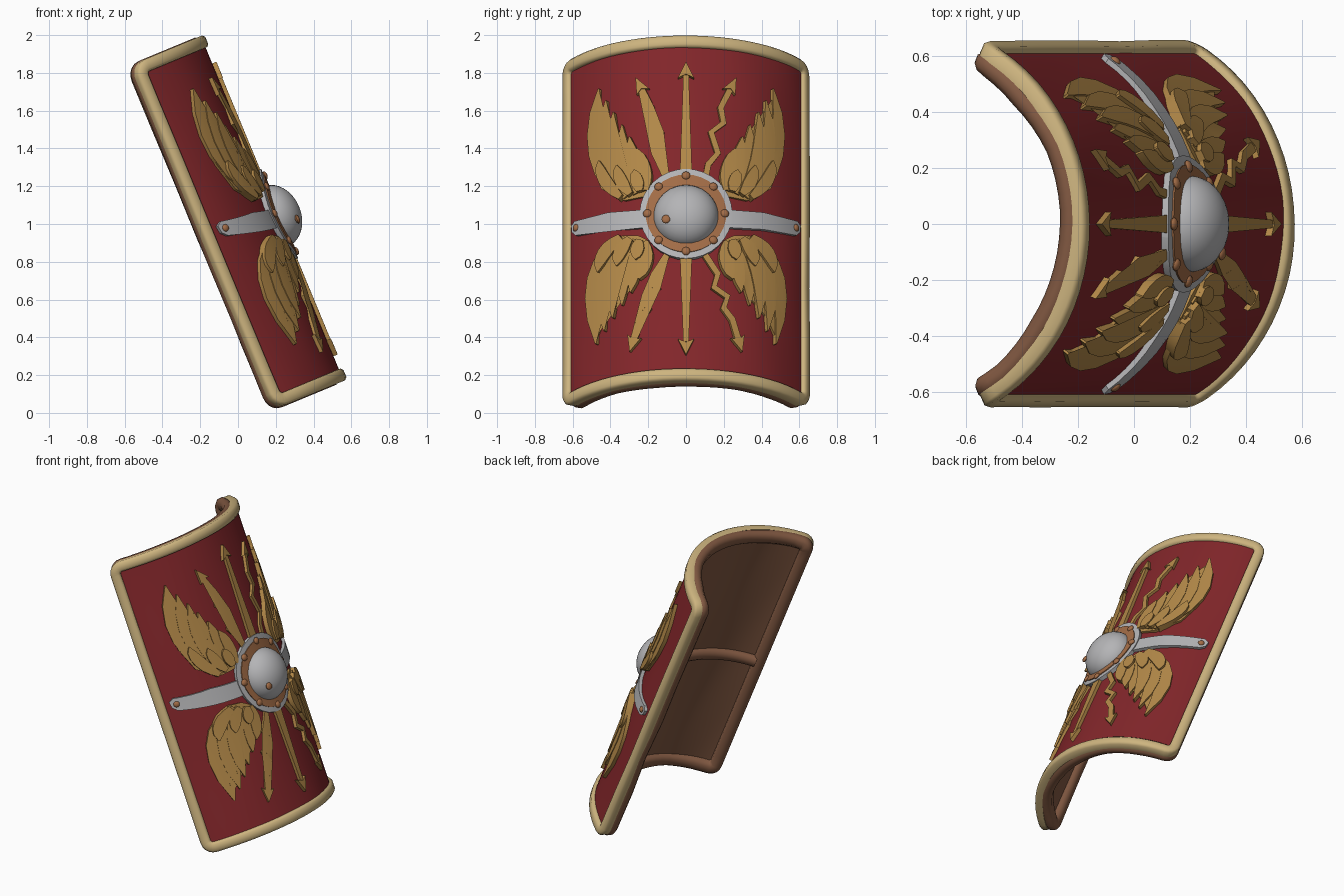
import bpy, bmesh, math, random
from mathutils import Vector, Matrix

if "Cube" in bpy.data.objects:
    bpy.data.objects.remove(bpy.data.objects["Cube"])

random.seed(4)
TILT = math.radians(22.5)
R = 0.736                                   # outer radius of the curved body
UP = Vector((-math.sin(TILT), 0, math.cos(TILT)))
OUT = Vector((math.cos(TILT), 0, math.sin(TILT)))
MID = Vector((0.2, 0, 1.09))                # middle of the bulge
HALF_ARC, HALF_H = 0.818, 0.99
FACE = 0.716                                # radius of the painted face


def material(name, rgb):
    m = bpy.data.materials.new(name)
    lin = [((c / 255 + 0.055) / 1.055) ** 2.4 for c in rgb]
    m.diffuse_color = (*lin, 1)
    m.use_nodes = True
    m.node_tree.nodes["Principled BSDF"].inputs["Base Color"].default_value = m.diffuse_color
    return m


RED = material("red_paint", (130, 38, 42))
BEIGE = material("pale_trim", (205, 180, 127))
GOLD = material("gold", (178, 136, 72))
BROWN = material("brown_wood", (130, 89, 66))
STEEL = material("steel", (180, 180, 182))
COPPER = material("copper", (162, 108, 70))


def shell(angle, v, r):
    """Point on the tilted cylinder."""
    p = MID + OUT * (r * math.cos(angle) - R) + UP * v
    p.y = r * math.sin(angle)
    return p


def on_face(y, z, lift):
    """Point on the painted face found by its side-on position."""
    a = math.asin(max(-1, min(1, y / FACE)))
    w = FACE * math.cos(a) - R
    v = (z - MID.z - w * OUT.z) / UP.z
    return shell(a, v, FACE + lift)


def finish(name, bm, mat, angle=35):
    bmesh.ops.recalc_face_normals(bm, faces=bm.faces)
    me = bpy.data.meshes.new(name)
    bm.to_mesh(me)
    bm.free()
    ob = bpy.data.objects.new(name, me)
    bpy.context.collection.objects.link(ob)
    me.materials.append(mat)
    bpy.ops.object.select_all(action='DESELECT')
    ob.select_set(True)
    bpy.context.view_layer.objects.active = ob
    bpy.ops.object.shade_smooth_by_angle(angle=math.radians(angle))
    return ob


def plate(name, outline, lift, mat):
    """Flat outline bent over the face and given thickness."""
    bm = bmesh.new()
    bm.faces.new([bm.verts.new((y, z, 0)) for y, z in outline])
    bmesh.ops.triangulate(bm, faces=bm.faces[:], ngon_method='EAR_CLIP')
    for i in range(-12, 13):
        bmesh.ops.bisect_plane(bm, geom=bm.verts[:] + bm.edges[:] + bm.faces[:],
                               plane_co=(i * 0.05 + 0.003, 0, 0), plane_no=(1, 0, 0))
    ext = bmesh.ops.extrude_face_region(bm, geom=bm.faces[:])
    for g in ext["geom"]:
        if isinstance(g, bmesh.types.BMVert):
            g.co.z = 1
    for v in bm.verts:
        v.co = on_face(v.co.x, v.co.y, lift if v.co.z > 0.5 else -0.012)
    return finish(name, bm, mat)


def ribbon(points, widths):
    """Outline of a path with a half width at each point."""
    left, right = [], []
    for i, (p, w) in enumerate(zip(points, widths)):
        a, b = Vector(points[max(i - 1, 0)]), Vector(points[min(i + 1, len(points) - 1)])
        t = (b - a).normalized()
        left.append((p[0] - t.y * w, p[1] + t.x * w))
        right.append((p[0] + t.y * w, p[1] - t.x * w))
    return left + right[::-1]


def circle(y, z, r, n=32):
    return [(y + r * math.cos(k * math.tau / n), z + r * math.sin(k * math.tau / n)) for k in range(n)]


def rivet(name, y, z, lift, r, mat, height=0.6):
    bm = bmesh.new()
    bmesh.ops.create_uvsphere(bm, u_segments=12, v_segments=8, radius=r)
    a = math.asin(y / FACE)
    normal = OUT * math.cos(a) + Vector((0, math.sin(a), 0))
    rot = normal.to_track_quat('Z', 'Y').to_matrix().to_4x4()
    bm.transform(Matrix.Translation(on_face(y, z, lift)) @ rot @ Matrix.Diagonal((1, 1, height, 1)))
    return finish(name, bm, mat)


# Curved body: painted front and wooden back
def panel(name, r, mat, ripple):
    bm = bmesh.new()
    nu, nv = 32, 24
    grid = []
    for j in range(nv + 1):
        v = (HALF_H - 0.03) * (2 * j / nv - 1)
        row = []
        for i in range(nu + 1):
            a = (HALF_ARC - 0.03) / R * (2 * i / nu - 1)
            row.append(bm.verts.new(shell(a, v, r + ripple * math.sin(9 * a) * math.sin(5 * v + 3 * a))))
        grid.append(row)
    for j in range(nv):
        for i in range(nu):
            bm.faces.new((grid[j][i], grid[j][i + 1], grid[j + 1][i + 1], grid[j + 1][i]))
    return finish(name, bm, mat)


panel("painted_face", FACE, RED, 0.003)
panel("wooden_back", 0.668, BROWN, 0.003)


# Rims: a cross-section of (inset, radius) swept round a rounded rectangle
def rim_loop(inset):
    s, v, c = HALF_ARC - inset, HALF_H - inset, max(0.085 - inset, 0.012)
    pts = []
    corners = [(s - c, v - c), (c - s, v - c), (c - s, c - v), (s - c, c - v)]
    for k, (cx, cy) in enumerate(corners):
        for i in range(6):
            t = (k + i / 5) * math.pi / 2
            pts.append((cx + c * math.cos(t), cy + c * math.sin(t)))
        p, q = Vector(pts[-1]), Vector(corners[(k + 1) % 4])
        t = (k + 1) * math.pi / 2
        q += Vector((c * math.cos(t), c * math.sin(t)))
        pts += [tuple(p.lerp(q, i / 24)) for i in range(1, 24)]
    return pts


def rim(name, section, mat, wobble):
    bm = bmesh.new()
    loops = []
    n = len(rim_loop(0))
    noise = [random.uniform(-wobble, wobble) for _ in range(n // 4)]
    for d, r in section:
        row = []
        for i, (s, v) in enumerate(rim_loop(d)):
            k, f = divmod(i / 4, 1)
            k = int(k)
            w = noise[k % len(noise)] * (1 - f) + noise[(k + 1) % len(noise)] * f
            row.append(bm.verts.new(shell(s / R, v, r + w)))
        loops.append(row)
    for a, b in zip(loops, loops[1:] + loops[:1]):
        for i in range(n):
            j = (i + 1) % n
            bm.faces.new((a[i], a[j], b[j], b[i]))
    return finish(name, bm, mat, 50)


rim("front_rim", [(0.07, 0.705), (0.068, 0.728), (0.055, 0.738), (0.015, 0.738),
                  (0.002, 0.725), (0.003, 0.685), (0.06, 0.685)], BEIGE, 0.003)
rim("back_rim", [(0.012, 0.695), (-0.002, 0.68), (0.0, 0.65), (0.02, 0.63),
                 (0.065, 0.632), (0.085, 0.65), (0.088, 0.68)], BROWN, 0.009)

# Grip rib across the back
bm = bmesh.new()
rows = []
for i in range(33):
    a = (i / 16 - 1) * 1.02
    rows.append([bm.verts.new(shell(a, -0.04 + 0.04 * math.cos(t), 0.655 + 0.035 * math.sin(t)))
                 for t in (k * math.tau / 10 for k in range(10))])
for a, b in zip(rows, rows[1:]):
    for k in range(10):
        bm.faces.new((a[k], a[(k + 1) % 10], b[(k + 1) % 10], b[k]))
bm.faces.new(rows[0])
bm.faces.new(rows[-1])
finish("back_grip", bm, BROWN, 50)

# Boss: plate, ring, rivets and dome
BZ = 1.045
plate("boss_plate", circle(0, BZ, 0.237), 0.026, STEEL)
plate("boss_ring", circle(0, BZ, 0.205), 0.032, COPPER)
for k in range(8):
    t = k * math.tau / 8
    rivet("boss_rivet", 0.197 * math.cos(t), BZ + 0.2 * math.sin(t), 0.03, 0.023, COPPER)
bm = bmesh.new()
bmesh.ops.create_uvsphere(bm, u_segments=32, v_segments=20, radius=1)
bmesh.ops.delete(bm, geom=[v for v in bm.verts if v.co.z < -0.01], context='VERTS')
rot = OUT.to_track_quat('Z', 'Y').to_matrix().to_4x4()
bm.transform(Matrix.Translation(on_face(0, BZ - 0.005, 0.0)) @ rot @ Matrix.Diagonal((0.172, 0.172, 0.135, 1)))
finish("boss_dome", bm, STEEL)
rivet("dome_spot", -0.092, 0.985, 0.108, 0.024, COPPER, 0.5)

# Centre spears, pointing up and down
for name, tip, d in (("upper_spear", 1.85, 1), ("lower_spear", 0.3, -1)):
    plate(name, ribbon([(0, BZ + 0.2 * d), (0, tip - 0.07 * d)], [0.032, 0.014]), 0.02, GOLD)
    plate(name + "_head", [(-0.042, tip - 0.085 * d), (0, tip - 0.065 * d),
                           (0.042, tip - 0.085 * d), (0, tip)], 0.024, GOLD)

BOLTS = {"upper_bolt": [(0.1, 1.23), (0.115, 1.31), (0.165, 1.37), (0.13, 1.48), (0.195, 1.53), (0.18, 1.61), (0.235, 1.72)],
         "lower_bolt": [(0.1, 0.83), (0.165, 0.73), (0.145, 0.66), (0.215, 0.61), (0.195, 0.55), (0.24, 0.49), (0.275, 0.37)]}
WINGS = {"upper_wing": [(0.45, 1.66), (0.42, 1.56), (0.36, 1.49), (0.31, 1.42), (0.26, 1.36), (0.20, 1.30), (0.18, 1.22),
                        (0.22, 1.14), (0.32, 1.12), (0.44, 1.18), (0.49, 1.31), (0.495, 1.44), (0.47, 1.56)],
         "lower_wing": [(0.20, 0.91), (0.25, 0.935), (0.33, 0.935), (0.42, 0.86), (0.485, 0.70), (0.505, 0.55),
                        (0.465, 0.40), (0.42, 0.50), (0.37, 0.56), (0.32, 0.62), (0.27, 0.69), (0.24, 0.74), (0.18, 0.80)]}
# Feather fans: outermost and innermost (root, bend, tip)
FANS = {"upper_wing": (((0.33, 1.13), (0.54, 1.30), (0.45, 1.71)), ((0.21, 1.17), (0.20, 1.28), (0.25, 1.39))),
        "lower_wing": (((0.33, 0.92), (0.55, 0.76), (0.465, 0.36)), ((0.21, 0.90), (0.19, 0.80), (0.24, 0.70)))}


def feather(root, bend, tip, width):
    pts = [root.lerp(bend, t).lerp(bend.lerp(tip, t), t) for t in (k / 6 for k in range(7))]
    return ribbon([tuple(p) for p in pts], [width * w for w in (0.5, 0.8, 1, 1, 0.9, 0.65, 0.08)])


for side in (1, -1):
    def mirrored(pts):
        return [(side * y, z) for y, z in pts]

    # Zigzag bolts with arrow heads
    for name, path in BOLTS.items():
        plate(name, mirrored(ribbon(path, [0.016] * len(path))), 0.018, GOLD)
        a, b = Vector(path[-2]), Vector(path[-1])
        t = (b - a).normalized()
        n = Vector((-t.y, t.x)) * 0.036
        head = [b - t * 0.03 + n, b - t * 0.012, b - t * 0.03 - n, b + t * 0.055]
        plate(name + "_head", mirrored([tuple(p) for p in head]), 0.022, GOLD)

    # Wings: base plate, long feathers, then a shorter upper layer
    for name, outline in WINGS.items():
        plate(name, mirrored(outline), 0.014, GOLD)
        outer, inner = ([Vector(p) for p in f] for f in FANS[name])
        for i in range(6):
            root, bend, tip = (o.lerp(q, i / 5) for o, q in zip(outer, inner))
            plate(name + "_feather", mirrored(feather(root, bend, tip, 0.036)), 0.022 + 0.004 * (i % 3), GOLD)
            if i % 2 == 0:
                short = root.lerp(bend, 0.5).lerp(tip, 0.22)
                plate(name + "_covert", mirrored(feather(root, root.lerp(bend, 0.5), short, 0.032)), 0.04, GOLD)

    # Steel strap, with a rivet at its end
    strap = [(0.2, 1.07), (0.4, 1.055), (0.575, 1.01), (0.592, 0.985), (0.588, 0.95), (0.57, 0.935), (0.4, 0.965), (0.2, 0.975)]
    plate("strap", mirrored(strap), 0.02, STEEL)
    rivet("strap_rivet", side * 0.568, 0.975, 0.02, 0.02, COPPER)
